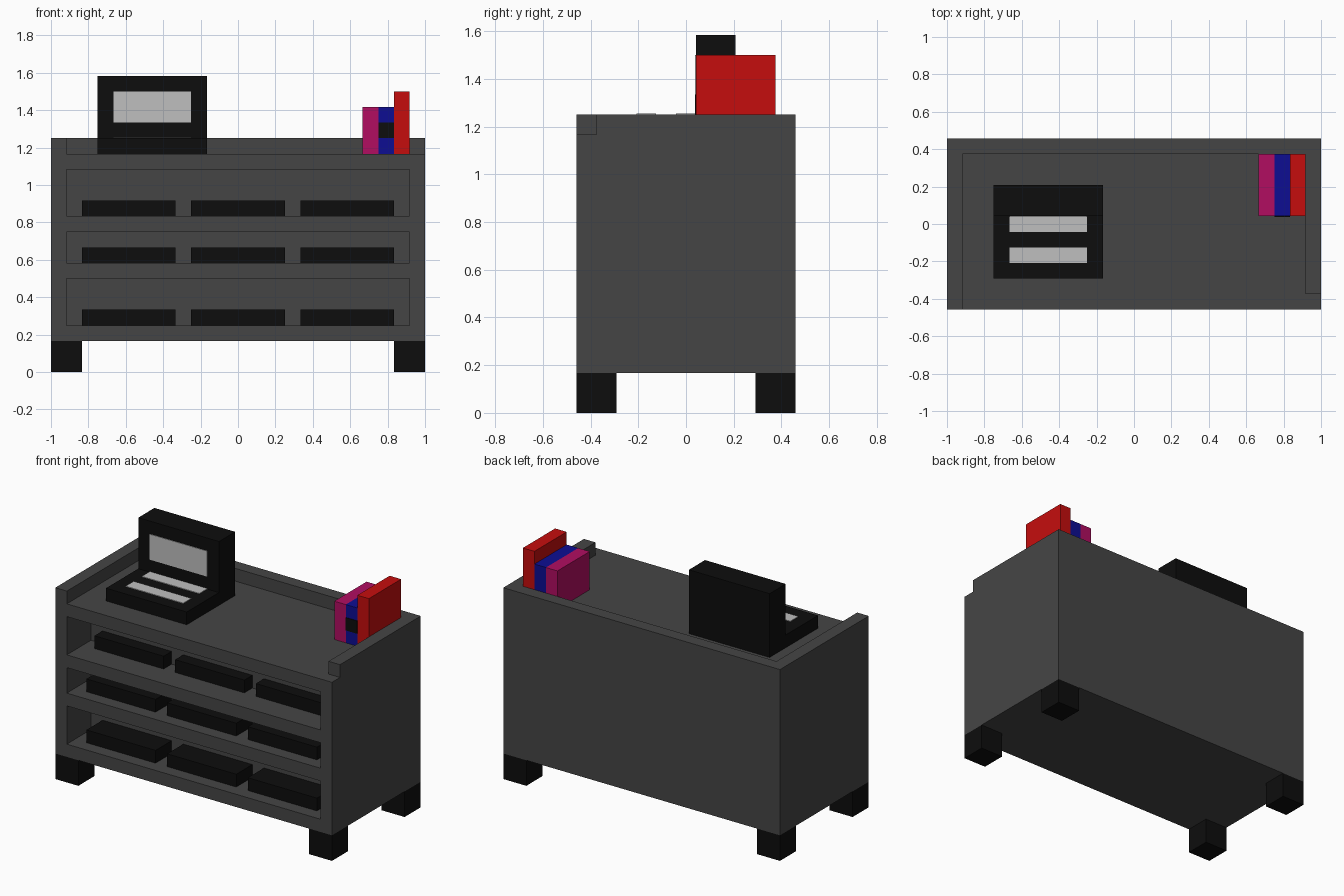
import bpy, bmesh

U = 1 / 12      # design module: every part sits on this grid
T = 0.05        # plate thickness in modules (about 0.004 units)

old = bpy.data.objects.get("Cube")
if old:
    bpy.data.objects.remove(old, do_unlink=True)


def material(name, r, g, b):
    m = bpy.data.materials.new(name)
    m.use_nodes = True
    m.diffuse_color = (r, g, b, 1)
    m.node_tree.nodes["Principled BSDF"].inputs["Base Color"].default_value = (r, g, b, 1)
    return m


GREY = material("dark grey", 0.06, 0.06, 0.06)
BLACK = material("black", 0.004, 0.004, 0.004)
SILVER = material("light grey", 0.52, 0.52, 0.52)
RED = material("red", 0.56, 0.004, 0.004)
PINK = material("magenta", 0.44, 0.004, 0.12)
BLUE = material("blue", 0.004, 0.004, 0.29)


def prism(name, outline, z0, z1, mat):
    """Extrude a flat xy outline from z0 to z1, all in modules."""
    bm = bmesh.new()
    base = bm.faces.new([bm.verts.new((x * U, y * U, z0 * U)) for x, y in outline])
    top = bmesh.ops.extrude_face_region(bm, geom=[base])["geom"]
    moved = [v for v in top if isinstance(v, bmesh.types.BMVert)]
    bmesh.ops.translate(bm, vec=(0, 0, (z1 - z0) * U), verts=moved)
    bmesh.ops.recalc_face_normals(bm, faces=bm.faces)
    mesh = bpy.data.meshes.new(name)
    bm.to_mesh(mesh)
    bm.free()
    mesh.materials.append(mat)
    ob = bpy.data.objects.new(name, mesh)
    bpy.context.scene.collection.objects.link(ob)
    return ob


def box(name, x, y, z, mat):
    outline = [(x[0], y[0]), (x[1], y[0]), (x[1], y[1]), (x[0], y[1])]
    return prism(name, outline, z[0], z[1], mat)


# Cabinet with three shelf openings cut into the front
cabinet = box("cabinet", (-12, 12), (-5.5, 5.5), (2, 14), GREY)
shelves = [(3, 6, -4.5), (7, 9, -4.5), (10, 13, -3.5)]  # floor, ceiling, tray front
for floor, ceiling, _ in shelves:
    cutter = box("shelf_cutter", (-11, 11), (-7, -2.5), (floor, ceiling), GREY)
    cutter.hide_render = True
    mod = cabinet.modifiers.new("shelf_opening", 'BOOLEAN')
    mod.operation = 'DIFFERENCE'
    mod.solver = 'EXACT'
    mod.object = cutter
    bpy.context.view_layer.objects.active = cabinet
    bpy.ops.object.modifier_apply(modifier=mod.name)
    bpy.data.objects.remove(cutter, do_unlink=True)

# Raised rim around the back and both sides, stopping short at the left front
prism("top_rim", [(-12, -5.5), (-11, -5.5), (-11, 4.5), (11, 4.5),
                  (11, -4.5), (12, -4.5), (12, 5.5), (-12, 5.5)], 14, 15, GREY)

# Corner feet
for sx, side in ((-1, "right"), (1, "left")):
    for sy, end in ((-1, "front"), (1, "back")):
        box(f"{end}_{side}_foot", sorted((sx * 10, sx * 12)),
            sorted((sy * 3.5, sy * 5.5)), (0, 2), BLACK)

# Three flat trays on each shelf
for row, (floor, _, front) in enumerate(shelves, 1):
    for col, x in enumerate((-7, 0, 7), 1):
        box(f"tray_{row}_{col}", (x - 3, x + 3), (front, -2.5), (floor, floor + 1), BLACK)

# Open computer: keyboard base, upright lid, key rows and screen
box("computer_base", (-9, -2), (-3.5, 0.5), (14, 15), BLACK)
box("computer_lid", (-9, -2), (0.5, 2.5), (14, 19), BLACK)
for i, y in enumerate((-2.5, -0.5), 1):
    box(f"key_row_{i}", (-8, -3), (y, y + 1), (15, 15 + T), SILVER)
box("computer_screen", (-8, -3), (0.5 - T, 0.5), (16, 18), SILVER)

# Books standing against the back rim
for name, x, top, mat in (("magenta_book", 8, 17, PINK),
                          ("blue_book", 9, 17, BLUE),
                          ("red_book", 10, 18, RED)):
    box(name, (x, x + 1), (0.5, 4.5), (14, top), mat)
box("blue_book_label", (9, 10), (0.5 - T, 0.5), (15, 16), BLACK)
